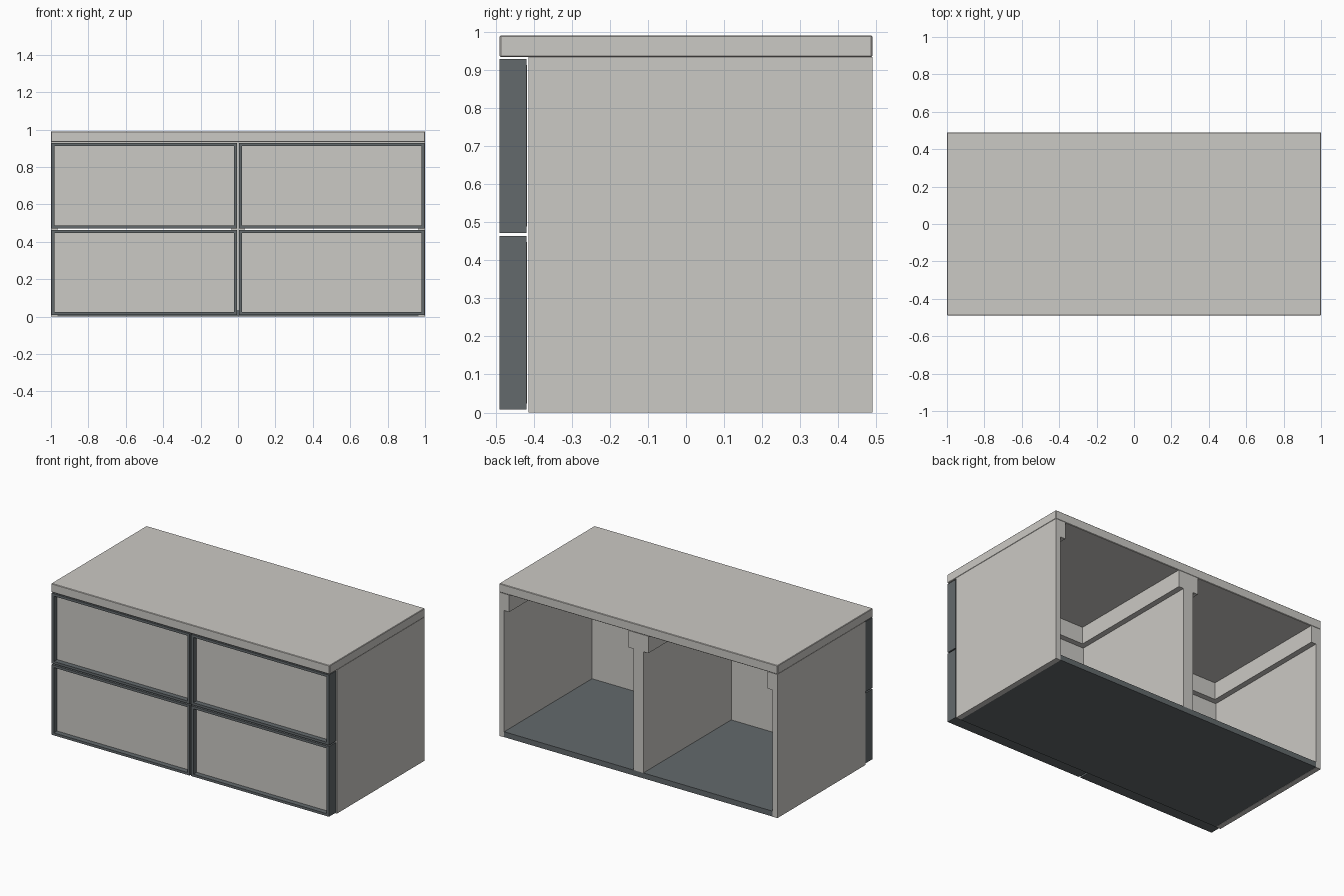
import bpy

if "Cube" in bpy.data.objects:
    bpy.data.objects.remove(bpy.data.objects["Cube"])


def material(name, rgb):
    m = bpy.data.materials.new(name)
    m.diffuse_color = (*rgb, 1)
    m.use_nodes = True
    m.node_tree.nodes["Principled BSDF"].inputs["Base Color"].default_value = m.diffuse_color
    return m


LIGHT = material("warm light grey", (0.60, 0.585, 0.555))
DARK = material("slate grey", (0.125, 0.142, 0.15))


def box(name, x, y, z, mat):
    """Axis-aligned box from (min, max) ranges."""
    bpy.ops.mesh.primitive_cube_add(
        size=1, location=(sum(x) / 2, sum(y) / 2, sum(z) / 2))
    ob = bpy.context.object
    ob.name = name
    ob.scale = (abs(x[1] - x[0]), y[1] - y[0], z[1] - z[0])
    bpy.ops.object.transform_apply(location=False, rotation=False, scale=True)
    ob.data.materials.append(mat)
    return ob


T = 0.036                    # board thickness
FRONT, BACK = -0.413, 0.489  # carcass depth
TOP = 0.933                  # underside of worktop

# Worktop with a fine edge chamfer
top = box("worktop", (-1, 1), (-0.489, 0.489), (TOP, 0.99), LIGHT)
bevel = top.modifiers.new("edge_chamfer", "BEVEL")
bevel.width = 0.003
bevel.segments = 1

# Base board and central divider
box("base_board", (-1 + T, 1 - T), (FRONT, BACK), (0.001, T), DARK)
box("divider", (-T, T), (FRONT, BACK), (T, TOP), LIGHT)

for s, side in ((-1, "left"), (1, "right")):
    # Side board
    box(side + "_side", tuple(sorted((s * (1 - T), s * 0.999))), (FRONT, BACK), (0, TOP), LIGHT)

    # Top rails round each bay: outer, inner and front
    z = (TOP - 0.11, TOP)
    outer, inner = 1 - T, T
    box(side + "_outer_rail", tuple(sorted((s * (outer - T), s * outer))), (FRONT, BACK), z, LIGHT)
    box(side + "_inner_rail", tuple(sorted((s * inner, s * (inner + T)))), (FRONT, BACK), z, LIGHT)
    box(side + "_front_rail", tuple(sorted((s * (inner + T), s * (outer - T)))),
        (FRONT, FRONT + T), z, LIGHT)

    # Drawer fronts: slate frame with a recessed light panel
    for level, z0, z1 in (("lower", 0.008, 0.464), ("upper", 0.472, 0.928)):
        name = f"{side}_{level}_drawer"
        x0, x1 = sorted((s * 0.006, s * 0.996))
        y = (-0.489, -0.419)
        f = 0.016
        box(name + "_frame_west", (x0, x0 + f), y, (z0, z1), DARK)
        box(name + "_frame_east", (x1 - f, x1), y, (z0, z1), DARK)
        box(name + "_frame_bottom", (x0 + f, x1 - f), y, (z0, z0 + f), DARK)
        box(name + "_frame_top", (x0 + f, x1 - f), y, (z1 - f, z1), DARK)
        box(name + "_panel", (x0 + f, x1 - f), (-0.456, -0.417), (z0 + f, z1 - f), LIGHT)
